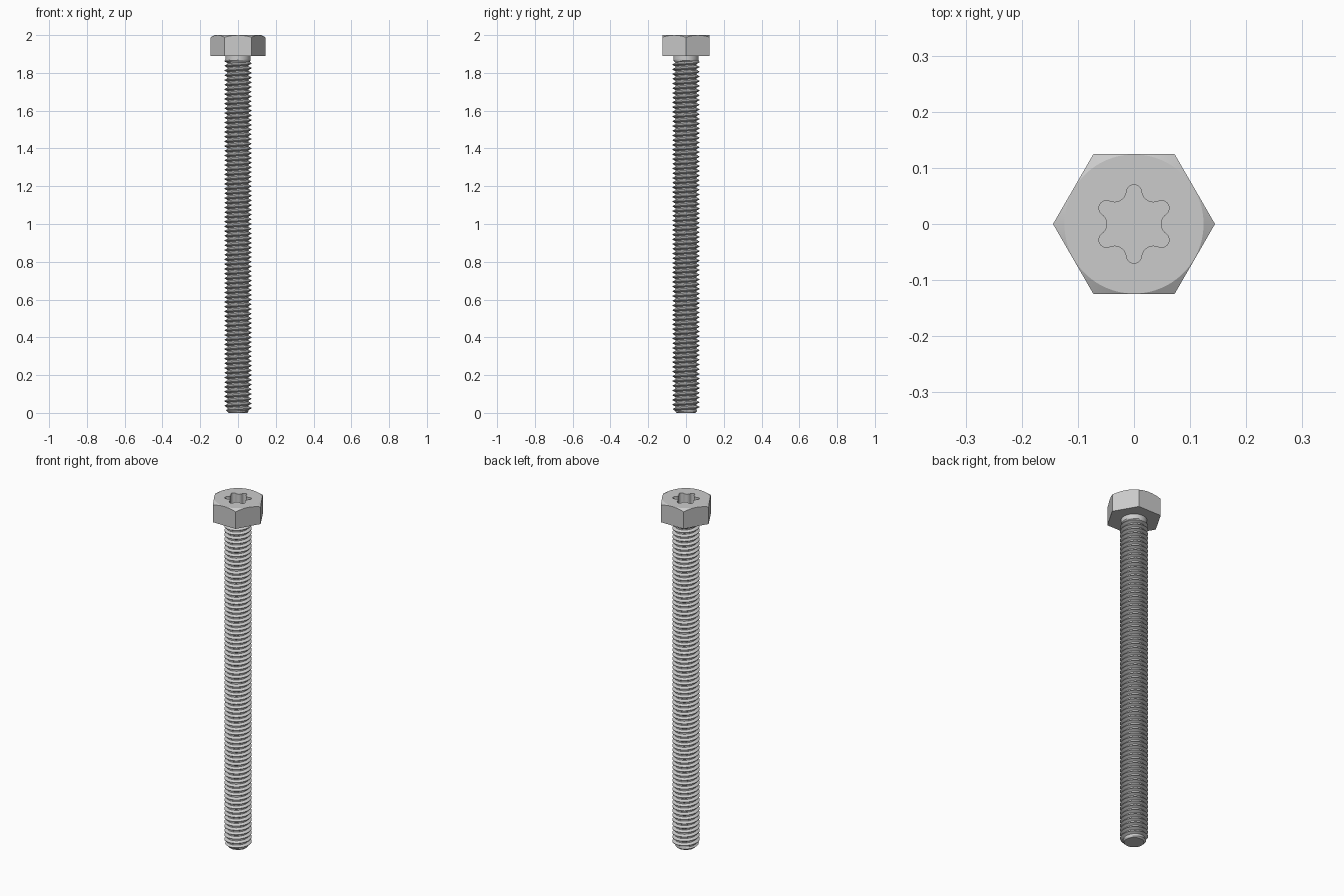
import bpy, bmesh
from math import sin, cos, tan, pi, sqrt, radians

if "Cube" in bpy.data.objects:
    bpy.data.objects.remove(bpy.data.objects["Cube"])

PITCH, MAJOR, MINOR = 0.025, 0.071, 0.056
NECK_R, NECK_Z, HEAD_Z, TOP = 0.067, 1.865, 1.89, 2.0


def skin(name, rings, angle):
    """Join closed rings of points into a capped solid."""
    bm = bmesh.new()
    rows = [[bm.verts.new(p) for p in ring] for ring in rings]
    n = len(rows[0])
    for a, b in zip(rows, rows[1:]):
        for i in range(n):
            j = (i + 1) % n
            bm.faces.new((a[i], a[j], b[j], b[i]))
    bm.faces.new(rows[0][::-1])
    bm.faces.new(rows[-1])
    return finish(name, bm, angle)


def finish(name, bm, angle):
    bmesh.ops.remove_doubles(bm, verts=bm.verts, dist=1e-5)
    bmesh.ops.dissolve_degenerate(bm, edges=bm.edges, dist=1e-6)
    bmesh.ops.recalc_face_normals(bm, faces=bm.faces)
    mesh = bpy.data.meshes.new(name)
    bm.to_mesh(mesh)
    bm.free()
    ob = bpy.data.objects.new(name, mesh)
    bpy.context.collection.objects.link(ob)
    bpy.ops.object.select_all(action='DESELECT')
    ob.select_set(True)
    bpy.context.view_layer.objects.active = ob
    bpy.ops.object.shade_smooth_by_angle(angle=radians(angle))
    return ob


# Head: hexagon with a conical top chamfer and a six-lobe socket
def hex_r(t):
    return 0.125 / cos(t % (pi / 3) - pi / 6)


def lobe_r(t):
    c, r, C, R = 0.0565, 0.0135, 0.0694, 0.0214
    a = abs((t - pi / 2 + pi / 6) % (pi / 3) - pi / 6)
    if a < radians(13):
        return c * cos(a) + sqrt(max(0, r * r - (c * sin(a)) ** 2))
    b = pi / 6 - a
    return C * cos(b) - sqrt(max(0, R * R - (C * sin(b)) ** 2))


def ring(radius, height, n=240):
    ts = [2 * pi * (i + 1e-7) / n for i in range(n)]
    return [(radius(t) * cos(t), radius(t) * sin(t), height(t)) for t in ts]


skin("hex_head", [
    ring(lambda t: 0.05, lambda t: HEAD_Z),
    ring(hex_r, lambda t: HEAD_Z),
    ring(hex_r, lambda t: TOP - (hex_r(t) - 0.124) * tan(pi / 6)),
    ring(lambda t: 0.124, lambda t: TOP),
    ring(lobe_r, lambda t: TOP),
    ring(lobe_r, lambda t: TOP - 0.06),
], 25)


# Threaded shank: helical rows clamped between the tip and the neck
def shank_r(z, t):
    f = (z / PITCH - t / (2 * pi)) % 1.0
    d = min(f, 1 - f)                       # distance from the crest
    k = min(1, max(0, (d - 0.0625) / 0.3125))
    r = MAJOR + (MINOR - MAJOR) * k
    r = min(r, 0.05 + z)                    # chamfered tip
    runout = NECK_R - max(0, NECK_Z - z)    # thread fades into the neck
    return NECK_R if z >= NECK_Z else max(r, runout)


SEG = 48
stations = [k + o for k in range(-2, 77) for o in (0.0625, 0.375, 0.625, 0.9375)]
bm = bmesh.new()
rows = []
for s in stations:
    row = []
    for i in range(SEG + 1):
        t = 2 * pi * i / SEG
        z = min(max((s + i / SEG) * PITCH, 0), HEAD_Z)
        r = shank_r(z, t)
        row.append(bm.verts.new((r * cos(t), r * sin(t), z)))
    rows.append(row)
for a, b in zip(rows, rows[1:]):
    for i in range(SEG):
        bm.faces.new((a[i], a[i + 1], b[i + 1], b[i]))
# end caps
bm.faces.new(rows[0][:SEG][::-1])
bm.faces.new(rows[-1][:SEG])
finish("threaded_shank", bm, 25)
